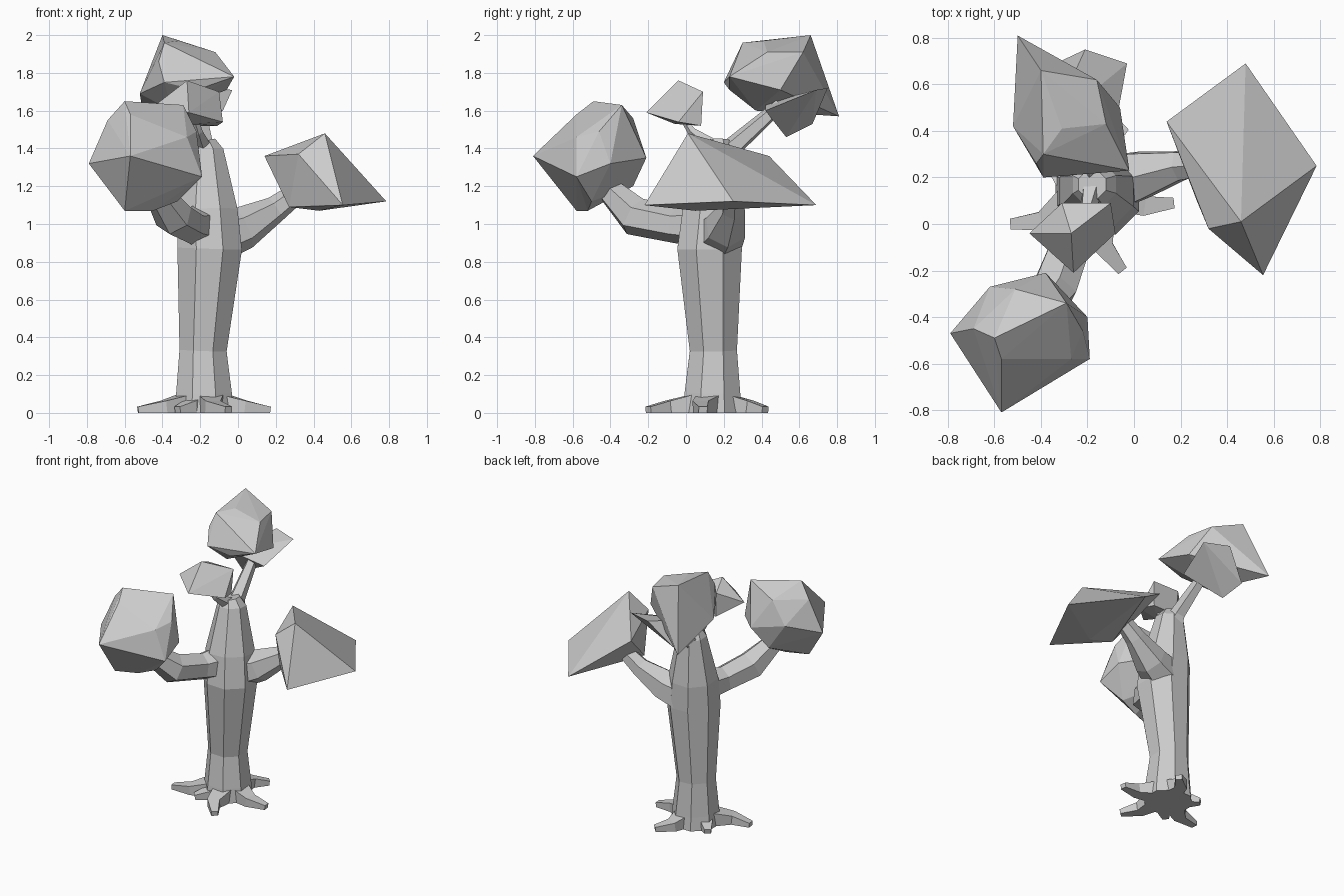
import bpy, bmesh
from math import cos, sin, pi
from mathutils import Vector


def finish(bm, name):
    bmesh.ops.recalc_face_normals(bm, faces=bm.faces)
    mesh = bpy.data.meshes.new(name)
    bm.to_mesh(mesh)
    bm.free()
    bpy.context.collection.objects.link(bpy.data.objects.new(name, mesh))


def limb(name, stations, sides, flat=1.0):
    """Tapered faceted tube through (x, y, z, radius) stations."""
    bm = bmesh.new()
    pts = [Vector(s[:3]) for s in stations]
    rings = []
    for i, s in enumerate(stations):
        d = (pts[min(i + 1, len(pts) - 1)] - pts[max(i - 1, 0)]).normalized()
        ref = Vector((1, 0, 0)) if abs(d.z) > 0.9 else Vector((0, 0, 1))
        u = d.cross(ref).normalized()
        v = u.cross(d) * flat
        ring = []
        for k in range(sides):
            a = 2 * pi * (k + 0.5) / sides
            p = pts[i] + (u * cos(a) + v * sin(a)) * s[3]
            p.z = max(p.z, 0)
            ring.append(bm.verts.new(p))
        rings.append(ring)
    for a, b in zip(rings, rings[1:]):
        for k in range(sides):
            n = (k + 1) % sides
            bm.faces.new((a[k], a[n], b[n], b[k]))
    bm.faces.new(rings[0])
    bm.faces.new(rings[-1])
    finish(bm, name)


def foliage(name, corners):
    """Faceted leaf clump: convex hull of its corner points."""
    bm = bmesh.new()
    for c in corners:
        bm.verts.new(c)
    res = bmesh.ops.convex_hull(bm, input=bm.verts[:])
    junk = {g for g in res["geom_interior"] + res["geom_unused"]
            if isinstance(g, bmesh.types.BMVert)}
    bmesh.ops.delete(bm, geom=list(junk), context='VERTS')
    finish(bm, name)


# Trunk, swelling where the branches leave
limb("trunk", [(-.18, .14, 0, .17), (-.18, .14, .1, .16), (-.185, .145, .33, .135),
               (-.15, .125, .87, .185), (-.16, .14, 1.07, .17),
               (-.17, .17, 1.39, .10), (-.18, .17, 1.44, .065)], 8)

# Roots, splayed flat on the ground
for i, (x, y, bend) in enumerate([(-.53, 0, .04), (-.05, -.2, -.04), (.17, .09, -.03),
                                  (-.04, .42, .04), (-.36, .26, .02), (-.32, -.05, .02)]):
    c, t = Vector((-.18, .14, 0)), Vector((x, y, 0))
    m = c.lerp(t, .65) + Vector((0, 0, 1)).cross(t - c).normalized() * bend
    s = c.lerp(t, .25)
    limb(f"root_{i + 1}", [(s.x, s.y, .045, .1), (m.x, m.y, .03, .06),
                           (t.x, t.y, .015, .032)], 4, .8)

# Branches
limb("right_branch", [(-.12, .17, .93, .14), (.03, .21, .98, .115),
                      (.2, .25, 1.08, .07), (.36, .26, 1.2, .05)], 6)
limb("front_branch", [(-.2, .1, .99, .12), (-.26, -.06, .995, .095),
                      (-.34, -.27, 1.04, .105), (-.46, -.45, 1.22, .06)], 6)
limb("back_branch", [(-.17, .15, 1.28, .1), (-.18, .25, 1.41, .055),
                     (-.21, .5, 1.63, .035)], 5)
limb("small_branch", [(-.18, .15, 1.40, .05), (-.21, .03, 1.49, .025),
                      (-.23, -.01, 1.56, .02)], 5)

# Leaf clumps
foliage("right_foliage", [(.46, .01, 1.48), (.14, .44, 1.36), (.48, .69, 1.10),
                          (.785, .25, 1.12), (.555, -.22, 1.10), (.32, -.02, 1.37),
                          (.27, .1, 1.09), (.43, .05, 1.07)])
foliage("front_foliage", [(-.57, -.81, 1.36), (-.79, -.47, 1.32), (-.69, -.45, 1.55),
                          (-.6, -.49, 1.65), (-.57, -.58, 1.58), (-.38, -.21, 1.35),
                          (-.62, -.27, 1.4), (-.51, -.28, 1.56), (-.29, -.34, 1.63),
                          (-.22, -.46, 1.49), (-.19, -.58, 1.25), (-.27, -.58, 1.46),
                          (-.32, -.5, 1.12), (-.6, -.58, 1.07), (-.45, -.52, 1.07),
                          (-.2, -.4, 1.32), (-.48, -.28, 1.2)])
foliage("top_foliage", [(-.40, .66, 2.0), (-.16, .62, 1.91), (-.31, .41, 1.97),
                        (-.39, .3, 1.96), (-.42, .26, 1.86), (-.02, .23, 1.78),
                        (-.39, .20, 1.75), (-.52, .42, 1.69), (-.12, .43, 1.91),
                        (-.22, .23, 1.71), (-.06, .5, 1.71), (-.35, .37, 1.60),
                        (-.50, .81, 1.57)])
foliage("top_lower_foliage", [(-.33, .53, 1.46), (-.03, .69, 1.71), (-.21, .75, 1.72),
                              (-.08, .42, 1.6), (-.36, .42, 1.64), (-.38, .67, 1.53)])
foliage("small_foliage", [(-.27, -.04, 1.76), (-.45, -.04, 1.62), (-.31, .09, 1.7),
                          (-.10, .09, 1.7), (-.08, -.04, 1.54), (-.26, -.21, 1.59),
                          (-.11, .08, 1.52), (-.3, .08, 1.52), (-.25, -.06, 1.53)])
